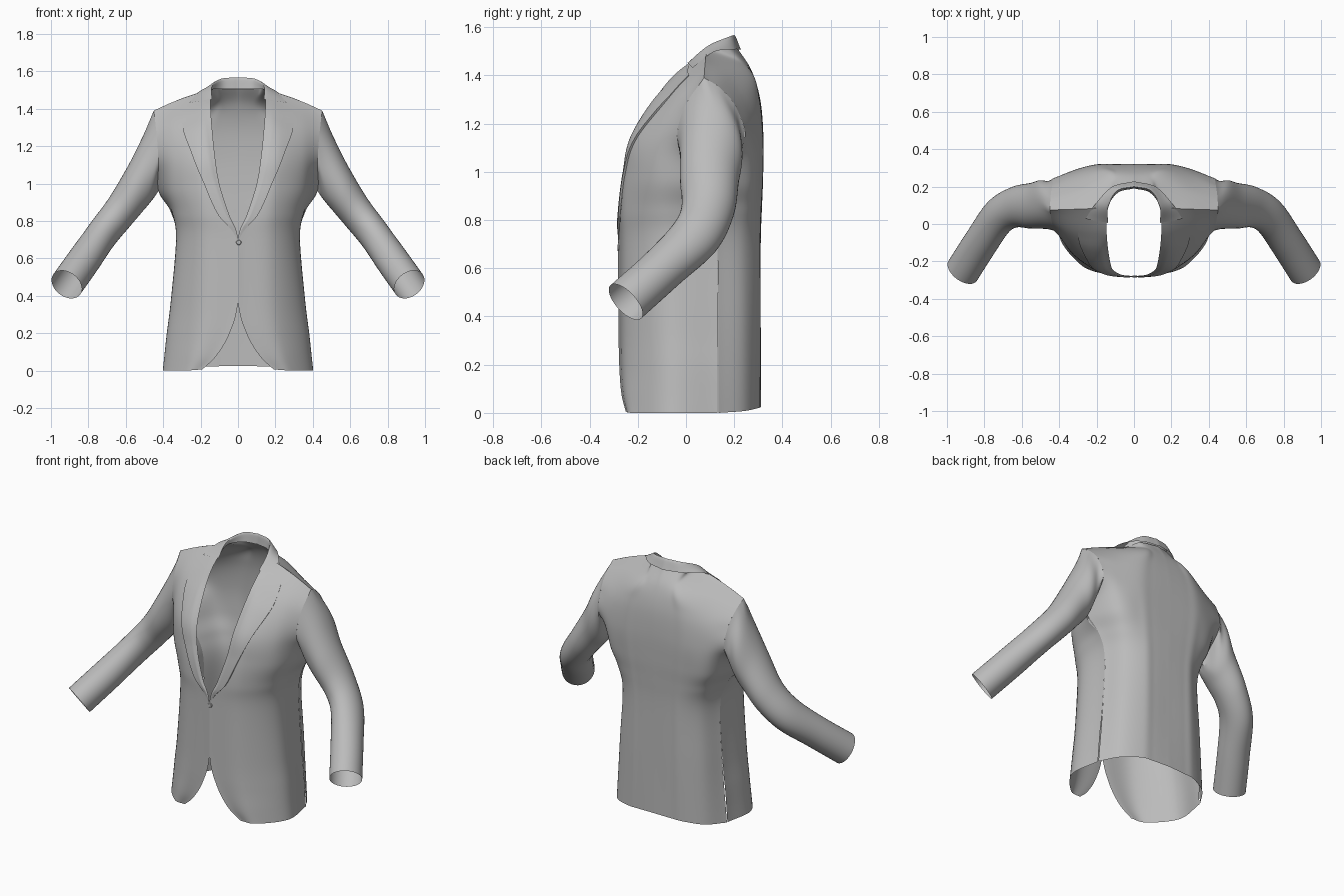
import bpy, bmesh, math
from mathutils import Vector as V

if "Cube" in bpy.data.objects:
    bpy.data.objects.remove(bpy.data.objects["Cube"])

cloth = bpy.data.materials.new("grey cloth")
cloth.diffuse_color = (0.50, 0.50, 0.50, 1)
cloth.use_nodes = True
cloth.node_tree.nodes["Principled BSDF"].inputs["Base Color"].default_value = cloth.diffuse_color


def spline(pts, t):
    """Catmull-Rom through pts, t from 0 to len(pts) - 1."""
    n = len(pts) - 1
    i = min(int(t), n - 1)
    u = t - i
    b, c = V(pts[i]), V(pts[i + 1])
    a = V(pts[i - 1]) if i > 0 else b * 2 - c
    d = V(pts[i + 2]) if i + 2 <= n else c * 2 - b
    return b + (c - a) * (u / 2) + (a * 2 - b * 5 + c * 4 - d) * (u * u / 2) \
        + (b * 3 - a - c * 3 + d) * (u ** 3 / 2)


def patch(grid, s, t):
    return spline([spline(row, s) for row in grid], t)


def sheet(name, rows, flip=False, merge=True):
    """Mesh from rows of points, mirrored across x = 0."""
    n = len(rows[0])
    verts = [(max(p[0], 0), p[1], p[2]) for row in rows for p in row]
    faces = []
    for j in range(len(rows) - 1):
        for i in range(n - 1):
            f = (j * n + i, j * n + i + 1, (j + 1) * n + i + 1, (j + 1) * n + i)
            faces.append(f[::-1] if flip else f)
    mesh = bpy.data.meshes.new(name)
    mesh.from_pydata(verts, [], faces)
    bm = bmesh.new()
    bm.from_mesh(mesh)
    bmesh.ops.remove_doubles(bm, verts=bm.verts, dist=0.0002)
    bm.to_mesh(mesh)
    bm.free()
    mesh.materials.append(cloth)
    mesh.shade_smooth()
    mesh.set_sharp_from_angle(angle=math.radians(50))
    obj = bpy.data.objects.new(name, mesh)
    bpy.context.collection.objects.link(obj)
    mod = obj.modifiers.new("mirror", 'MIRROR')
    mod.use_mirror_merge = merge
    return obj


def sampled(grid, ns, nt):
    w, h = len(grid[0]) - 1, len(grid) - 1
    return [[patch(grid, w * i / ns, h * j / nt) for i in range(ns + 1)] for j in range(nt + 1)]


# Front panel: rows from hem to shoulder, columns from front edge to side seam / armhole
front = [
    [(.19, -.25, .006), (.28, -.222, 0), (.398, -.07, 0), (.376, .13, 0)],
    [(.115, -.268, .08), (.25, -.236, .08), (.387, -.075, .08), (.37, .13, .08)],
    [(.045, -.277, .2), (.22, -.243, .2), (.372, -.08, .2), (.361, .131, .2)],
    [(0, -.28, .37), (.2, -.245, .37), (.35, -.085, .37), (.344, .132, .37)],
    [(0, -.281, .7), (.19, -.245, .7), (.32, -.095, .7), (.326, .13, .7)],
    [(.05, -.276, .84), (.2, -.25, .84), (.332, -.11, .84), (.36, .12, .85)],
    [(.10, -.255, 1.0), (.215, -.24, .99), (.355, -.125, .97), (.425, .09, .96)],
    [(.125, -.215, 1.16), (.22, -.208, 1.15), (.345, -.13, 1.13), (.425, -.03, 1.11)],
    [(.145, -.07, 1.38), (.23, -.075, 1.34), (.345, -.05, 1.3), (.435, -.01, 1.26)],
    [(.145, .09, 1.505), (.24, .083, 1.475), (.35, .078, 1.435), (.45, .075, 1.39)],
]
sheet("front_panel", sampled(front, 28, 72), merge=False)

# Back panel: columns from centre back to side seam / armhole
back = [
    [(0, .312, .025), (.19, .3, .02), (.3, .243, .008), (.376, .135, 0)],
    [(0, .31, .37), (.18, .302, .37), (.283, .242, .37), (.345, .135, .37)],
    [(0, .31, .7), (.175, .3, .7), (.268, .238, .7), (.326, .13, .7)],
    [(0, .315, .85), (.19, .305, .85), (.297, .25, .85), (.36, .12, .85)],
    [(0, .32, .98), (.21, .312, .97), (.34, .26, .96), (.425, .09, .96)],
    [(0, .321, 1.15), (.22, .315, 1.13), (.35, .277, 1.12), (.43, .238, 1.12)],
    [(0, .308, 1.3), (.2, .298, 1.3), (.34, .252, 1.27), (.437, .212, 1.26)],
    [(0, .272, 1.42), (.15, .255, 1.42), (.32, .18, 1.385), (.446, .145, 1.345)],
    [(0, .215, 1.51), (.147, .095, 1.504), (.30, .08, 1.455), (.45, .075, 1.39)],
]
# extra column that rounds the neckline
back = [[r[0], spline(r, .55)] + r[1:] for r in back]
back[-1][1] = V((.11, .182, 1.51))
sheet("back_panel", sampled(back, 32, 64), flip=True)

# Sleeve: armhole ring, then rings given by outer point, inner point and half depth
half = 18
ring0 = [patch(front, 3, 9 - 3 * k / half) for k in range(half)]
ring0 += [patch(back, 4, 4 + 4 * k / half) for k in range(half + 1)]
arm = [
    ((.51, .108, 1.25), (.46, .10, .91), .13),
    ((.59, .11, 1.09), (.515, .085, .845), .122),
    ((.69, .11, .92), (.585, .07, .765), .11),
    ((.79, .055, .785), (.66, .02, .675), .105),
    ((.89, -.1, .65), (.75, -.1, .54), .095),
    ((.987, -.25, .515), (.845, -.25, .405), .095),
]
mids = [(V(o) + V(i)) / 2 for o, i, w in arm]
rings = [ring0]
for k, (o, i, w) in enumerate(arm):
    tangent = mids[min(k + 1, 5)] - mids[max(k - 1, 0)]
    axis = (V(o) - V(i)) / 2
    fwd = tangent.cross(axis).normalized() * w
    rings.append([mids[k] + axis * math.cos(math.pi * a / half) + fwd * math.sin(math.pi * a / half)
                  for a in range(2 * half + 1)])
columns = list(zip(*rings))
sheet("sleeve", [[spline(c, 6 * j / 42) for c in columns] for j in range(43)])


def raised(s, t, lift):
    """Point lying just outside the front panel."""
    p = patch(front, s, t)
    du = patch(front, s + .02, t) - p
    dv = p - patch(front, s, t - .02)
    return p + du.cross(dv).normalized() * lift


# Lapel: raised layer following the front panel up to the notch
outline = [(.03, 0, 0), (.4, 0, 0), (.7, 0, 0), (1.17, 0, 0), (1.58, 0, 0), (1.3, 0, 0)]
rows = []
for j in range(37):
    t = 4 + 4.55 * j / 36
    s_out = spline(outline, t - 4).x
    fade = min(1, j / 4) * max(.35, min(1, (8.2 - t) / .5))
    row = [raised(s_out * i / 10, t, .009 * fade * min(1, i / 3)) for i in range(11)]
    rows.append(row + [patch(front, s_out, t)])
sheet("lapel", rows, merge=False)

# Collar: stand, roll edge and fall, from centre back round to the notch
collar = [
    [(0, .19, 1.505), (.085, .168, 1.505), (.14, .092, 1.5), patch(front, 0, 8.5)],
    [(0, .2, 1.567), (.09, .178, 1.56), (.143, .09, 1.522), raised(0, 8.5, .003)],
    [(0, .228, 1.506), (.115, .2, 1.508), (.2, .115, 1.497), raised(1.2, 8.68, .007)],
]
sheet("collar", sampled(collar, 24, 10))

# Button at the closure
bpy.ops.mesh.primitive_cylinder_add(vertices=20, radius=.014, depth=.01,
                                    location=(.004, -.28, .685), rotation=(math.pi / 2, 0, 0))
button = bpy.context.object
button.name = "button"
button.data.materials.append(cloth)
bevel = button.modifiers.new("bevel", 'BEVEL')
bevel.width = .003
